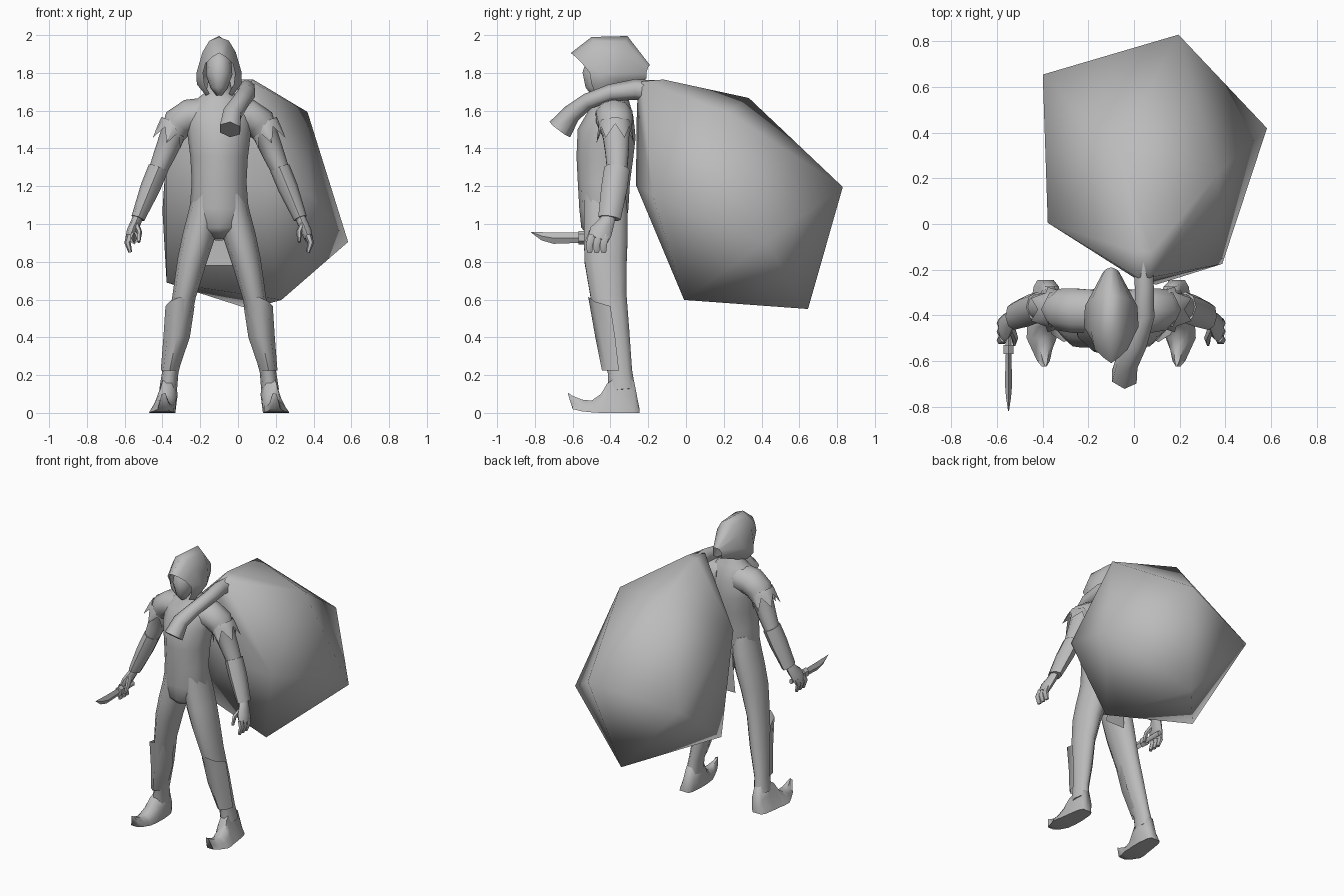
import bpy, bmesh, math
from mathutils import Vector as V

CX = -0.1  # the figure's own mirror plane
grey = bpy.data.materials.new("plain grey")
grey.diffuse_color = (0.5, 0.5, 0.5, 1)


def finish(name, bm, angle=60):
    bmesh.ops.recalc_face_normals(bm, faces=bm.faces)
    me = bpy.data.meshes.new(name)
    bm.to_mesh(me)
    bm.free()
    me.materials.append(grey)
    ob = bpy.data.objects.new(name, me)
    bpy.context.collection.objects.link(ob)
    bpy.ops.object.select_all(action='DESELECT')
    ob.select_set(True)
    bpy.context.view_layer.objects.active = ob
    bpy.ops.object.shade_smooth_by_angle(angle=math.radians(angle))
    return ob


def grid(name, rows, closed=True, caps=True, angle=60):
    """Skin a list of equal-length point rows."""
    bm = bmesh.new()
    vs = [[bm.verts.new(p) for p in r] for r in rows]
    n = len(rows[0])
    for a, b in zip(vs, vs[1:]):
        for i in range(n if closed else n - 1):
            j = (i + 1) % n
            bm.faces.new((a[i], a[j], b[j], b[i]))
    if closed and caps:
        bm.faces.new(vs[0])
        bm.faces.new(vs[-1])
    return finish(name, bm, angle)


def tube(name, rings, n=10, ref=V((0, 1, 0)), angle=60):
    """Loft ellipses (x, y, z, radius a, radius b) along a path."""
    pts = [V(r[:3]) for r in rings]
    rows = []
    for i, r in enumerate(rings):
        t = (pts[min(i + 1, len(pts) - 1)] - pts[max(i - 1, 0)]).normalized()
        a = ref.cross(t).normalized()
        b = t.cross(a)
        rows.append([pts[i] + a * r[3] * math.cos(k * math.tau / n)
                     + b * r[4] * math.sin(k * math.tau / n) for k in range(n)])
    return grid(name, rows, angle=angle)


def side(s, rings):
    """Turn distance from the mirror plane into x."""
    return [(CX + s * r[0],) + tuple(r[1:]) for r in rings]


X = V((1, 0, 0))

# torso and neck
tube("torso", [(CX, -.45, .93, .04, .08), (CX, -.44, .97, .12, .115),
               (CX, -.435, 1.08, .156, .13), (CX, -.435, 1.22, .145, .138),
               (CX, -.43, 1.35, .152, .15), (CX, -.42, 1.48, .168, .155),
               (CX, -.395, 1.59, .175, .118), (CX, -.39, 1.66, .12, .085),
               (CX, -.40, 1.70, .07, .065), (CX, -.41, 1.77, .055, .06)], 12)

# head inside the hood
tube("head", [(CX, -.47, 1.68, .015, .03), (CX, -.47, 1.72, .045, .065),
              (CX, -.465, 1.79, .07, .088), (CX, -.45, 1.86, .065, .08),
              (CX, -.44, 1.92, .03, .04)], 10)

# hood, each arc given as a half and mirrored
arcs = [[(0, -.61, 1.905), (.035, -.585, 1.885), (.072, -.55, 1.85), (.085, -.51, 1.80), (.078, -.50, 1.74), (.05, -.48, 1.69)],
        [(0, -.50, 1.99), (.052, -.49, 1.97), (.088, -.47, 1.91), (.12, -.45, 1.80), (.118, -.45, 1.74), (.07, -.45, 1.68)],
        [(0, -.31, 1.995), (.045, -.32, 1.965), (.085, -.33, 1.90), (.115, -.36, 1.80), (.105, -.36, 1.76), (.06, -.36, 1.71)],
        [(0, -.19, 1.84), (.015, -.195, 1.838), (.025, -.20, 1.83), (.035, -.21, 1.80), (.03, -.21, 1.77), (.015, -.22, 1.76)]]
grid("hood", [[(CX - x, y, z) for x, y, z in a[:0:-1]] + [(CX + x, y, z) for x, y, z in a]
              for a in arcs], closed=False, angle=75)

# cloth flap behind the legs
grid("back_flap", [[(CX - w, y, z), (CX + w, y, z)] for w, y, z in
                   ((.05, -.31, 1.05), (.065, -.305, .9), (.075, -.308, .78))], closed=False)

for s, tag in ((-1, "right"), (1, "left")):
    # leg
    tube(tag + "_leg", side(s, [(.065, -.43, 1.16, .075, .115), (.082, -.425, 1.05, .082, .122),
                                (.11, -.425, .93, .085, .122),
                                (.145, -.425, .8, .077, .117), (.185, -.41, .62, .062, .1),
                                (.22, -.38, .42, .058, .085), (.258, -.35, .22, .043, .068),
                                (.27, -.34, .12, .047, .075)]))
    # shin guard wrapped round the front of the leg
    rows = []
    for d, y, z, ra, rb, peak in ((.207, -.40, .565, .077, .118, .05), (.225, -.375, .4, .07, .105, 0),
                                  (.262, -.355, .225, .047, .09, 0)):
        rows.append([(CX + s * (d + ra * math.sin(a)), y - rb * math.cos(a), z + peak * math.cos(a) ** 2)
                     for a in [math.radians(k) for k in (-90, -45, 0, 45, 90)]])
    grid(tag + "_shin_guard", rows, closed=False, angle=60)

    # boot with a curled toe: y, bottom, top, half width, offset
    rows = []
    for y, b, t, w, d in ((-.245, 0, .015, .035, .288), (-.275, 0, .17, .05, .29), (-.35, 0, .2, .06, .292),
                          (-.418, 0, .155, .064, .297), (-.45, 0, .1, .066, .302), (-.50, .003, .065, .066, .305),
                          (-.55, .008, .07, .045, .303), (-.60, .02, .09, .025, .3), (-.625, .1, .106, .004, .3)):
        sx = CX + s * d
        lean = -s * .025 * t / .2
        rows.append([(sx - w, y, b), (sx + w, y, b), (sx + w * .8 + lean, y, (b + t) / 2),
                     (sx + w * .4 + lean, y, t), (sx - w * .4 + lean, y, t), (sx - w * .8 + lean, y, (b + t) / 2)])
    grid(tag + "_boot", rows, angle=60)

    # arm
    tube(tag + "_arm", side(s, [(.07, -.385, 1.575, .095, .10), (.16, -.38, 1.57, .09, .102),
                                (.215, -.375, 1.535, .086, .096), (.247, -.37, 1.47, .066, .074),
                                (.288, -.365, 1.37, .058, .064), (.33, -.365, 1.27, .047, .055)]))
    # forearm guard
    tube(tag + "_forearm_guard", side(s, [(.322, -.365, 1.295, .054, .068), (.365, -.38, 1.19, .053, .069),
                                          (.43, -.405, 1.03, .036, .06)]), 8, angle=50)
    # jagged sleeve hem
    bm = bmesh.new()
    n = 6
    top = V((CX + s * .242, -.375, 1.52))
    ax = V((s * .4, 0, -1)).normalized()
    u = V((0, 1, 0)).cross(ax).normalized()
    w = V((0, 1, 0))
    ring = lambda k, r, h: top + ax * h + (u * math.cos(k * math.tau / n) + w * math.sin(k * math.tau / n) * 1.1) * r
    for k in range(n):
        p = [bm.verts.new(q) for q in (ring(k, .076, -.02), ring(k + 1, .076, -.02), ring(k + 1, .078, .02),
                                       ring(k + .5, .09, .1), ring(k, .078, .02), ring(k + .5, .08, .0))]
        for i in range(5):
            bm.faces.new((p[i], p[(i + 1) % 5], p[5]))
    bmesh.ops.remove_doubles(bm, verts=bm.verts, dist=.001)
    finish(tag + "_sleeve_hem", bm, 40)

    # hand, fingers and thumb
    tube(tag + "_palm", side(s, [(.425, -.405, 1.05, .026, .035), (.44, -.42, 1.01, .028, .042),
                                 (.462, -.45, .96, .028, .06), (.475, -.465, .92, .022, .055)]), 8)
    for k in range(3):
        y = -.425 - .037 * k
        tube(tag + "_finger", side(s, [(.472, y, .94, .02, .021), (.485, y - .01, .90, .017, .021),
                                       (.47, y - .012, .85, .01, .016)]), 6)
    tube(tag + "_thumb", side(s, [(.44, -.45, 1.0, .016, .022), (.422, -.5, .955, .015, .018),
                                  (.425, -.525, .905, .008, .012)]), 6)

# dagger
tube("dagger_handle", [(-.55, -.40, .925, .018, .015), (-.55, -.54, .925, .018, .015)], 6, X)
tube("dagger_guard", [(-.55, -.53, .928, .036, .025), (-.55, -.57, .928, .036, .025)], 6, X, 30)
tube("dagger_blade", [(-.55, -.565, .927, .027, .012), (-.55, -.70, .925, .03, .016),
                      (-.55, -.76, .935, .022, .011), (-.55, -.82, .957, .002, .002)], 4, X, 30)

# sack, a rough twelve-cornered lump with a gathered mouth
bm = bmesh.new()
for p in [(-.08, .333, 1.667), (.368, .22, 1.593), (.195, .83, 1.196), (-.4, .655, 1.07), (.06, .646, .55),
          (.583, .42, .905), (.387, -.175, 1.15), (.23, -.01, .598), (-.378, .005, 1.4), (.1, -.265, 1.206),
          (-.378, .14, .69), (.0, -.12, 1.765), (.08, -.12, 1.765), (.015, -.235, 1.755),
          (.07, -.235, 1.755), (.04, -.26, 1.63)]:
    bm.verts.new(p)
bmesh.ops.convex_hull(bm, input=bm.verts)
finish("sack", bm, 80)

# twisted neck of the sack pulled over the shoulder, flaring at the end
tube("sack_neck", [(-.042, -.668, 1.50, .068, .062), (-.03, -.605, 1.585, .05, .054), (.015, -.52, 1.65, .043, .048),
                   (.048, -.40, 1.695, .045, .048), (.045, -.27, 1.712, .055, .048), (.04, -.15, 1.70, .06, .05)],
     6, X, 75)
